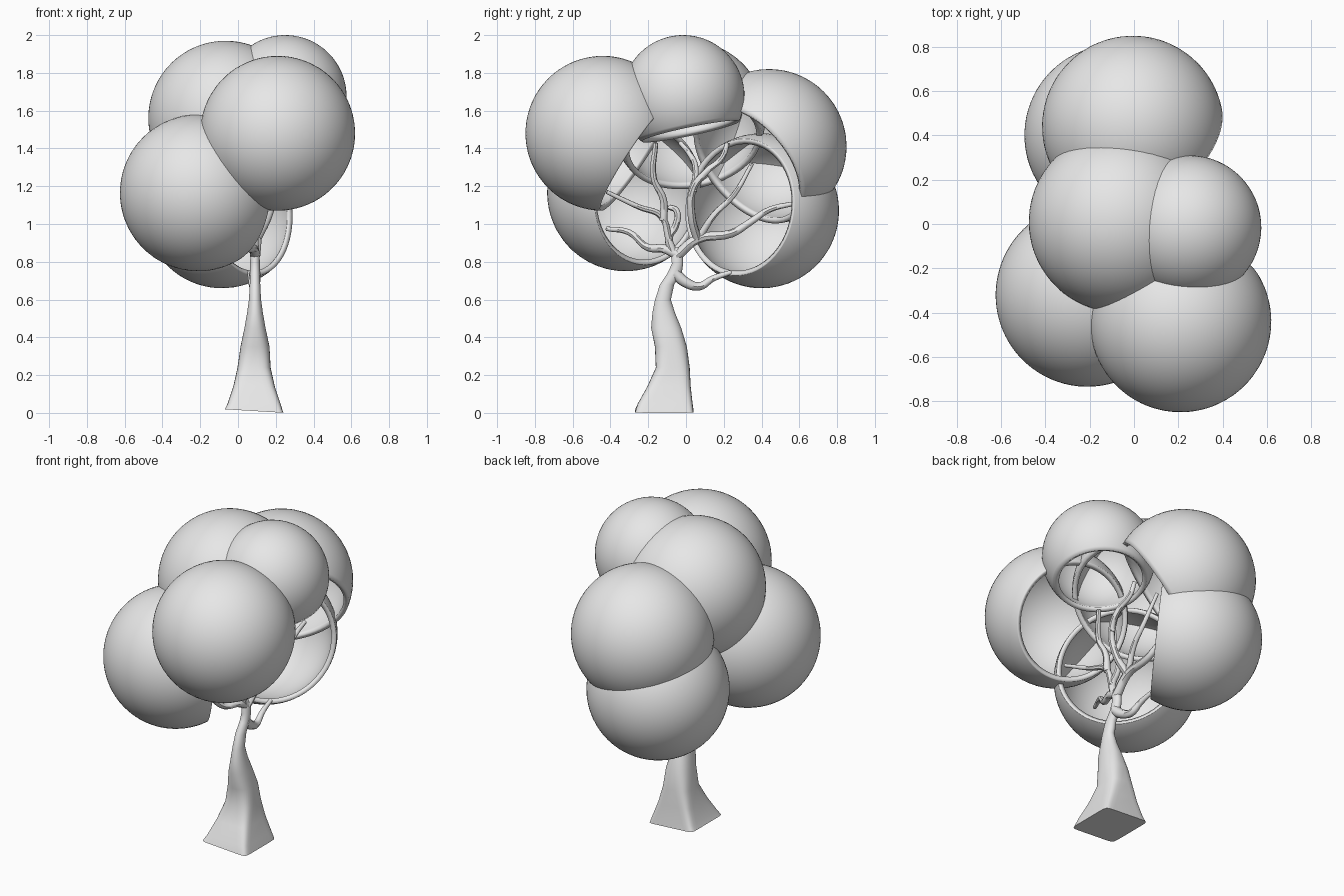
import bpy
import bmesh
import math
from mathutils import Vector

cube = bpy.data.objects.get("Cube")
if cube:
    bpy.data.objects.remove(cube, do_unlink=True)

# One plain grey covers the whole tree
GREY = (0.8, 0.8, 0.8, 1.0)
grey = bpy.data.materials.new("plain grey")
grey.use_nodes = True
grey.diffuse_color = GREY
for node in grey.node_tree.nodes:
    if node.type == 'BSDF_PRINCIPLED':
        node.inputs["Base Color"].default_value = GREY


def activate(obj):
    bpy.ops.object.select_all(action='DESELECT')
    obj.select_set(True)
    bpy.context.view_layer.objects.active = obj


def add_object(name, data):
    obj = bpy.data.objects.new(name, data)
    bpy.context.collection.objects.link(obj)
    data.materials.append(grey)
    activate(obj)
    return obj


def finish_mesh(name, bm):
    bmesh.ops.recalc_face_normals(bm, faces=bm.faces)
    mesh = bpy.data.meshes.new(name)
    bm.to_mesh(mesh)
    bm.free()
    obj = add_object(name, mesh)
    bpy.ops.object.shade_smooth_by_angle(angle=math.radians(45))
    return obj


# Foliage: hollow balls, each sliced open towards the heart of the crown
HEART = Vector((0.3, 0.1, 1.12))


def foliage(name, centre, radius, opening):
    centre = Vector(centre)
    inward = (HEART - centre).normalized()
    turn = inward.to_track_quat('Z', 'Y').to_matrix().to_4x4()
    bm = bmesh.new()
    bmesh.ops.create_uvsphere(bm, u_segments=64, v_segments=40, radius=radius)
    bmesh.ops.bisect_plane(bm, geom=bm.verts[:] + bm.edges[:] + bm.faces[:],
                           plane_co=(0, 0, opening), plane_no=(0, 0, 1),
                           clear_outer=True)
    bmesh.ops.transform(bm, matrix=turn, verts=bm.verts)
    bmesh.ops.translate(bm, vec=centre, verts=bm.verts)
    obj = finish_mesh(name, bm)
    shell = obj.modifiers.new("shell", 'SOLIDIFY')
    shell.thickness = 0.03
    shell.offset = -1


foliage("foliage_front_upper", (0.21, -0.44, 1.48), 0.41, 0.22)
foliage("foliage_front_lower", (-0.21, -0.32, 1.165), 0.415, 0.19)
foliage("foliage_top_side", (0.25, -0.015, 1.675), 0.325, 0.19)
foliage("foliage_top_middle", (-0.065, 0.01, 1.56), 0.41, 0.18)
foliage("foliage_back_upper", (-0.005, 0.44, 1.41), 0.41, 0.18)
foliage("foliage_back_lower", (-0.085, 0.4, 1.07), 0.41, 0.19)


# Trunk: lofted rings that go from a square foot to a round neck
def ring(bm, x, y, z, half_x, half_y, power, tilt=0.0):
    verts = []
    for i in range(32):
        a = math.tau * (i + 0.5) / 32
        c, s = math.cos(a), math.sin(a)
        dx = half_x * math.copysign(abs(c) ** (2 / power), c)
        dy = half_y * math.copysign(abs(s) ** (2 / power), s)
        verts.append(bm.verts.new((x + dx, y + dy, z - tilt * dx)))
    return verts


TRUNK = [
    (0.085, -0.115, 0.01, 0.155, 0.155, 12, 0.06),
    (0.085, -0.11, 0.05, 0.14, 0.145, 9),
    (0.085, -0.09, 0.14, 0.11, 0.115, 6),
    (0.085, -0.07, 0.24, 0.088, 0.09, 3.5),
    (0.09, -0.08, 0.35, 0.077, 0.085, 2.6),
    (0.09, -0.105, 0.45, 0.056, 0.08, 2.3),
    (0.09, -0.118, 0.53, 0.042, 0.06, 2),
    (0.09, -0.122, 0.6, 0.032, 0.042, 2),
    (0.09, -0.1, 0.68, 0.028, 0.038, 2),
    (0.09, -0.06, 0.74, 0.026, 0.038, 2),
    (0.09, -0.045, 0.79, 0.026, 0.03, 2),
    (0.09, -0.05, 0.85, 0.024, 0.032, 2),
    (0.09, -0.055, 0.875, 0.012, 0.015, 2),
]
bm = bmesh.new()
rings = [ring(bm, *row) for row in TRUNK]
for low, high in zip(rings, rings[1:]):
    for i in range(32):
        j = (i + 1) % 32
        bm.faces.new((low[i], low[j], high[j], high[i]))
bm.faces.new(rings[0])
bm.faces.new(rings[-1])
finish_mesh("trunk", bm)


# Branches: tapered tubes along smooth paths
def branch(name, thick, thin, *points):
    curve = bpy.data.curves.new(name, 'CURVE')
    curve.dimensions = '3D'
    curve.bevel_depth = 1.0
    curve.bevel_resolution = 2
    curve.resolution_u = 5
    curve.use_fill_caps = True
    spline = curve.splines.new('BEZIER')
    spline.bezier_points.add(len(points) - 1)
    for i, (point, co) in enumerate(zip(spline.bezier_points, points)):
        point.co = co
        point.handle_left_type = point.handle_right_type = 'AUTO'
        point.radius = thick + (thin - thick) * i / (len(points) - 1)
    add_object(name, curve)
    bpy.ops.object.convert(target='MESH')
    bpy.ops.object.shade_smooth_by_angle(angle=math.radians(45))


branch("branch_low", 0.032, 0.012, (0.09, -0.06, 0.74), (0.09, 0.0, 0.69),
       (0.08, 0.07, 0.67), (0.07, 0.14, 0.71), (0.06, 0.24, 0.745))
branch("branch_front", 0.027, 0.012, (0.09, -0.05, 0.84), (0.08, -0.12, 0.87),
       (0.05, -0.2, 0.875), (0.0, -0.3, 0.955), (-0.06, -0.42, 0.975))
branch("branch_front_riser", 0.024, 0.014, (0.09, -0.07, 0.85),
       (0.085, -0.09, 0.93), (0.08, -0.055, 0.99), (0.07, -0.05, 1.07),
       (0.05, -0.09, 1.09))
branch("branch_front_upper", 0.02, 0.011, (0.09, -0.09, 0.92),
       (0.1, -0.13, 1.04), (0.12, -0.25, 1.09), (0.16, -0.42, 1.17))
branch("branch_front_tall", 0.022, 0.013, (0.1, -0.12, 1.02),
       (0.11, -0.12, 1.13), (0.12, -0.17, 1.24), (0.13, -0.16, 1.43))
branch("branch_back", 0.028, 0.012, (0.09, -0.05, 0.83), (0.1, 0.06, 0.92),
       (0.1, 0.24, 0.95), (0.09, 0.34, 1.01), (0.08, 0.44, 1.075),
       (0.06, 0.58, 1.11))
branch("branch_back_upper", 0.02, 0.011, (0.1, 0.07, 0.93),
       (0.13, 0.15, 1.05), (0.14, 0.25, 1.15), (0.12, 0.35, 1.32))
branch("branch_middle", 0.024, 0.013, (0.1, 0.06, 0.92), (0.16, 0.03, 1.04),
       (0.2, 0.04, 1.19), (0.21, 0.11, 1.28), (0.19, 0.19, 1.35),
       (0.18, 0.22, 1.43))
branch("branch_top", 0.018, 0.012, (0.2, 0.04, 1.17), (0.17, 0.05, 1.3),
       (0.11, 0.02, 1.37), (0.05, -0.03, 1.43))
